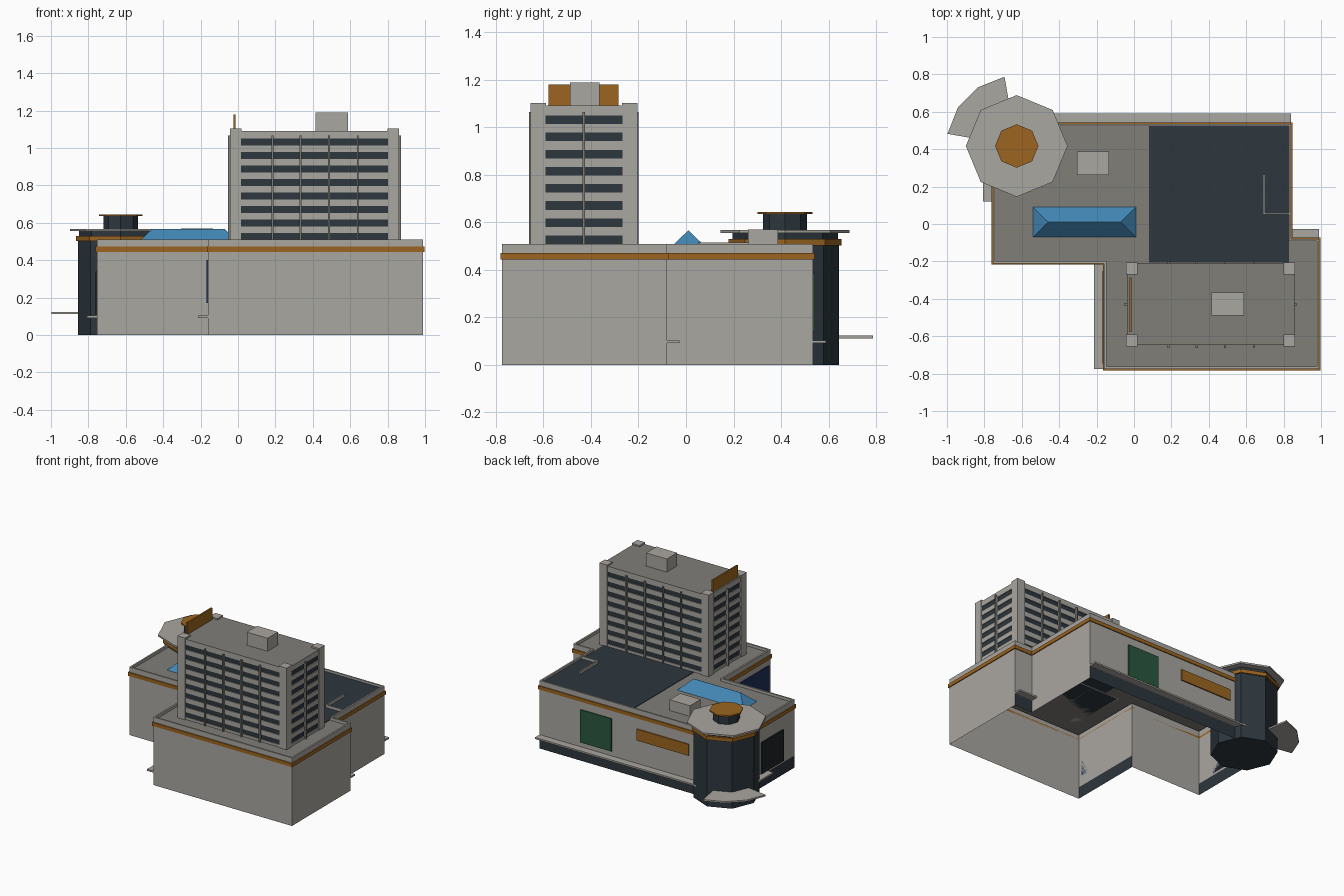
import bpy, bmesh, math

old = bpy.data.objects.get("Cube")
if old:
    bpy.data.objects.remove(old, do_unlink=True)


def material(name, r, g, b):
    m = bpy.data.materials.new(name)
    m.use_nodes = True
    m.diffuse_color = (r, g, b, 1)
    m.node_tree.nodes["Principled BSDF"].inputs["Base Color"].default_value = (r, g, b, 1)
    return m


STONE = material("pale stone", 0.40, 0.385, 0.355)
ROOF = material("roof grey", 0.215, 0.21, 0.19)
GLASS = material("dark slate", 0.026, 0.038, 0.048)
ORANGE = material("amber", 0.33, 0.13, 0.014)
BLUE = material("skylight blue", 0.055, 0.24, 0.46)
GREEN = material("dark green", 0.023, 0.095, 0.048)
NAVY = material("navy", 0.014, 0.03, 0.10)
BLACK = material("charcoal", 0.014, 0.017, 0.021)


def finish(name, bm, mats, rule=None):
    """Turn a bmesh into an object; rule picks a material index per face."""
    bm.normal_update()
    if rule:
        for f in bm.faces:
            f.material_index = rule(f)
    me = bpy.data.meshes.new(name)
    bm.to_mesh(me)
    bm.free()
    ob = bpy.data.objects.new(name, me)
    for m in mats:
        me.materials.append(m)
    bpy.context.collection.objects.link(ob)
    return ob


def box(name, x, y, z, mat, top=None):
    bm = bmesh.new()
    bmesh.ops.create_cube(bm, size=1)
    for v in bm.verts:
        v.co = [r[0] + (c + 0.5) * (r[1] - r[0]) for c, r in zip(v.co, (x, y, z))]
    return finish(name, bm, [mat, top or mat], lambda f: int(f.normal.z > 0.5))


def loft(name, loops, mats, rule=None, cap_top=False, cap_bottom=False, close=False):
    """Skin a stack of equal-length closed loops."""
    bm = bmesh.new()
    rings = [[bm.verts.new(p) for p in loop] for loop in loops]
    n = len(rings[0])
    pairs = list(zip(rings, rings[1:] + rings[:1]))
    for a, b in pairs if close else pairs[:-1]:
        for i in range(n):
            j = (i + 1) % n
            bm.faces.new((a[i], a[j], b[j], b[i]))
    if cap_top:
        bm.faces.new(rings[-1])
    if cap_bottom:
        bm.faces.new(rings[0][::-1])
    return finish(name, bm, mats, rule)


# Podium: one stepped footprint, drawn counter-clockwise
PLAN = [(-0.16, -0.775), (0.99, -0.775), (0.99, -0.08), (0.84, -0.08),
        (0.84, 0.535), (-0.755, 0.535), (-0.755, -0.21), (-0.16, -0.21)]


def outline(d, z):
    """The footprint moved outward by d, at height z."""
    pts = []
    for i, (x, y) in enumerate(PLAN):
        px, py = PLAN[i - 1]
        nx, ny = PLAN[(i + 1) % len(PLAN)]
        for ax, ay in ((x - px, y - py), (nx - x, ny - y)):
            length = math.hypot(ax, ay)
            x, y = x + d * ay / length, y - d * ax / length
        pts.append((x, y, z))
    return pts


def podium_rule(f):
    c, n = f.calc_center_median(), f.normal
    if n.z > 0.5 and len(f.verts) > 4:
        return 1
    return 2 if c.z < 0.09 and (n.x < -0.5 or n.y > 0.5) else 0


RT = 0.49
loft("podium", [outline(0, 0), outline(0, 0.09), outline(0, 0.51),
                outline(-0.012, 0.51), outline(-0.012, RT)],
     [STONE, ROOF, GLASS], podium_rule, cap_top=True)
loft("podium_band", [outline(0, 0.445), outline(0.007, 0.445),
                     outline(0.007, 0.472), outline(0, 0.472)], [ORANGE], close=True)

# Roof deck and its low screen walls
box("dark_roof_deck", (0.08, 0.828), (-0.205, 0.523), (RT, RT + 0.004), GLASS)
box("deck_screen_long", (0.69, 0.70), (0.05, 0.265), (RT, 0.515), STONE)
box("deck_screen_short", (0.69, 0.828), (0.05, 0.058), (RT, 0.515), STONE)
box("podium_roof_box", (-0.305, -0.135), (0.262, 0.388), (RT, 0.57), STONE)


# Hipped skylight
def rect(x0, x1, y0, y1, z):
    return [(x0, y0, z), (x1, y0, z), (x1, y1, z), (x0, y1, z)]


loft("skylight", [rect(-0.54, 0.01, -0.07, 0.09, RT),
                  rect(-0.46, -0.07, 0.009, 0.011, 0.566)], [BLUE], cap_top=True)

# Canopies above the dark plinth
CZ = (0.092, 0.104)
box("back_canopy", (-0.5, 0.84), (0.535, 0.59), CZ, STONE)
box("left_canopy", (-0.808, -0.755), (0.12, 0.3), CZ, STONE)
box("front_left_canopy", (-0.213, -0.16), (-0.775, -0.21), CZ, STONE)
box("notch_canopy", (0.84, 0.99), (-0.08, -0.028), CZ, STONE)

# Wall panels
box("green_panel", (0.24, 0.50), (0.535, 0.543), (0.14, 0.385), GREEN)
box("amber_panel", (-0.40, 0.03), (0.535, 0.544), (0.28, 0.365), ORANGE)
box("navy_panel", (-0.169, -0.16), (-0.745, -0.25), (0.17, 0.40), NAVY)
box("charcoal_panel", (-0.763, -0.755), (-0.07, 0.19), (0.105, 0.34), BLACK)

# Tower: glass core, spandrel slabs, corner piers and fins
X0, X1, Y0, Y1 = -0.037, 0.857, -0.648, -0.212
box("tower_glass", (X0 + 0.006, X1 - 0.006), (Y0 + 0.006, Y1 - 0.006), (RT, 1.07), GLASS)
lower = RT
for k in range(8):
    window = 0.527 + 0.0722 * k
    box("tower_spandrel", (X0, X1), (Y0, Y1), (lower, window - 0.018), STONE)
    lower = window + 0.018
box("tower_top", (X0, X1), (Y0, Y1), (lower, 1.092), STONE, ROOF)
for x in (-0.044, 0.798):
    for y in (-0.655, -0.27):
        box("corner_pier", (x, x + 0.064), (y, y + 0.065), (RT, 1.103), STONE)
for x in (0.185, 0.335, 0.487, 0.64):
    box("facade_fin", (x - 0.005, x + 0.005), (Y0 - 0.014, Y1 + 0.012), (RT, 1.066), ROOF)
box("end_fin", (X0 - 0.016, X1 + 0.014), (-0.436, -0.426), (RT, 1.066), ROOF)
box("tower_roof_box", (0.415, 0.587), (-0.488, -0.365), (1.09, 1.19), STONE)
box("roof_sign_board", (-0.025, -0.013), (-0.578, -0.285), (1.09, 1.18), ORANGE)

# Octagonal corner pavilion
CX, CY = -0.627, 0.417


def polar(r, deg, z):
    a = math.radians(deg)
    return (CX + r * math.cos(a), CY + r * math.sin(a), z)


def octagon(name, r, z0, z1, mat):
    loft(name, [[polar(r, 45 * i, z) for i in range(8)] for z in (z0, z1)],
         [mat], cap_top=True, cap_bottom=True)


octagon("pavilion_body", 0.228, 0, 0.505, GLASS)
octagon("pavilion_band", 0.238, 0.503, 0.53, ORANGE)
octagon("pavilion_neck", 0.222, 0.53, 0.557, GLASS)
octagon("pavilion_roof", 0.272, 0.555, 0.568, STONE)
octagon("lantern_drum", 0.093, 0.568, 0.635, GLASS)
octagon("lantern_cap", 0.116, 0.635, 0.645, ORANGE)

# Curved entrance canopy around the pavilion
angles = [100 + 70 * i / 3 for i in range(4)]
loft("entrance_canopy",
     [[polar(0.376, a, z) for a in angles] + [polar(0.2, a, z) for a in angles[::-1]]
      for z in (0.112, 0.124)], [STONE], cap_top=True, cap_bottom=True)
